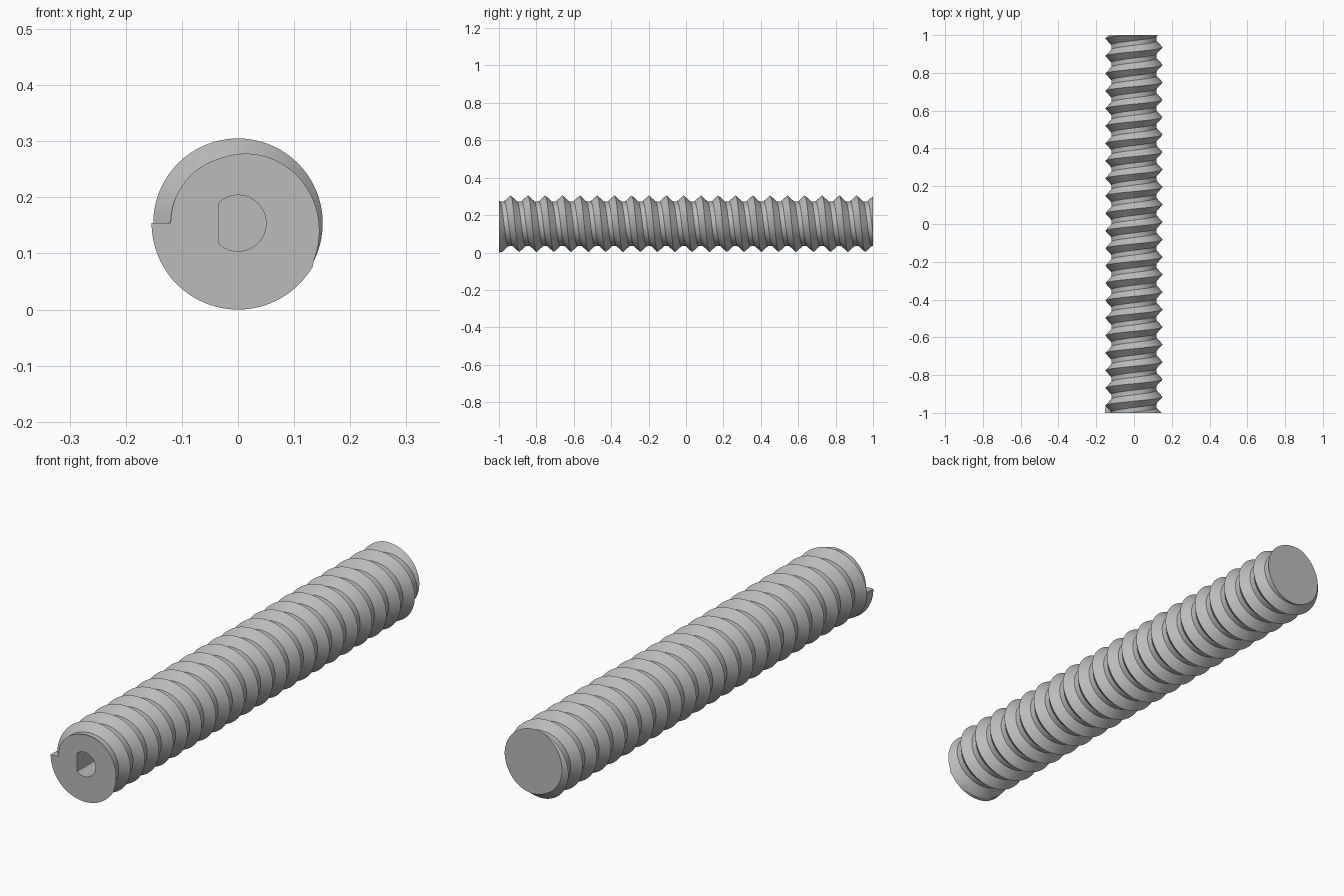
import bpy, bmesh, math

cube = bpy.data.objects.get("Cube")
if cube:
    bpy.data.objects.remove(cube, do_unlink=True)

SIDES = 96
PITCH = 0.0925
FIRST = -1.0535          # first ridge position at the start angle
RIDGES = 24
FOOT = 0.034             # half width of a ridge
CORE, CREST, STOP = 0.12, 0.151, 0.154
AXIS_Z = 0.154
HOLE, FLAT, DEPTH = 0.05, 0.034, 0.25


def thread_radius(y, turn):
    """Radius of the endless thread at a length and a fraction of a turn."""
    d = (y - FIRST) / PITCH - turn
    d = abs(d - round(d)) * PITCH
    return CORE + (CREST - CORE) * max(0, 1 - d / FOOT)


def column(turn):
    """Outline (radius, y) along the rod, from the hole floor to the back cap."""
    c = math.cos(turn * math.tau)
    hole = min(HOLE, FLAT / c) if c > 0.1 else HOLE
    pts = [(0, DEPTH - 1), (hole, DEPTH - 1), (hole, -1), (CORE, -1)]
    for j in range(RIDGES):
        crest = FIRST + PITCH * (j + turn)
        for offset in (-FOOT, 0, FOOT):
            y = min(1, max(-1, crest + offset))
            r = thread_radius(y, turn)
            if j == 0 and offset < 0 and crest > -1:
                y, r = -1, STOP       # first ridge is filled up to the end face
            pts.append((r, y))
    return pts + [(thread_radius(1, turn), 1), (0, 1)]


# Sweep the outline round the axis, starting at the -x side and going over the top
bm = bmesh.new()
columns = []
for i in range(SIDES + 1):
    turn = i / SIDES
    a = math.pi - turn * math.tau
    columns.append([bm.verts.new((r * math.cos(a), y, AXIS_Z + r * math.sin(a)))
                    for r, y in column(turn)])
for a, b in zip(columns, columns[1:]):
    for k in range(len(a) - 1):
        bm.faces.new((a[k], a[k + 1], b[k + 1], b[k]))
bmesh.ops.remove_doubles(bm, verts=bm.verts, dist=1e-5)
bmesh.ops.dissolve_degenerate(bm, edges=bm.edges, dist=1e-5)

# Step where the thread begins
bmesh.ops.holes_fill(bm, edges=[e for e in bm.edges if e.is_boundary], sides=0)
bmesh.ops.recalc_face_normals(bm, faces=bm.faces)

mesh = bpy.data.meshes.new("threaded_rod")
bm.to_mesh(mesh)
bm.free()
rod = bpy.data.objects.new("threaded_rod", mesh)
bpy.context.collection.objects.link(rod)

# Plain grey material
grey = bpy.data.materials.new("grey")
grey.use_nodes = True
grey.diffuse_color = (0.5, 0.5, 0.5, 1)
grey.node_tree.nodes["Principled BSDF"].inputs["Base Color"].default_value = (0.5, 0.5, 0.5, 1)
mesh.materials.append(grey)

bpy.ops.object.select_all(action="DESELECT")
rod.select_set(True)
bpy.context.view_layer.objects.active = rod
bpy.ops.object.shade_smooth_by_angle(angle=math.radians(25))
